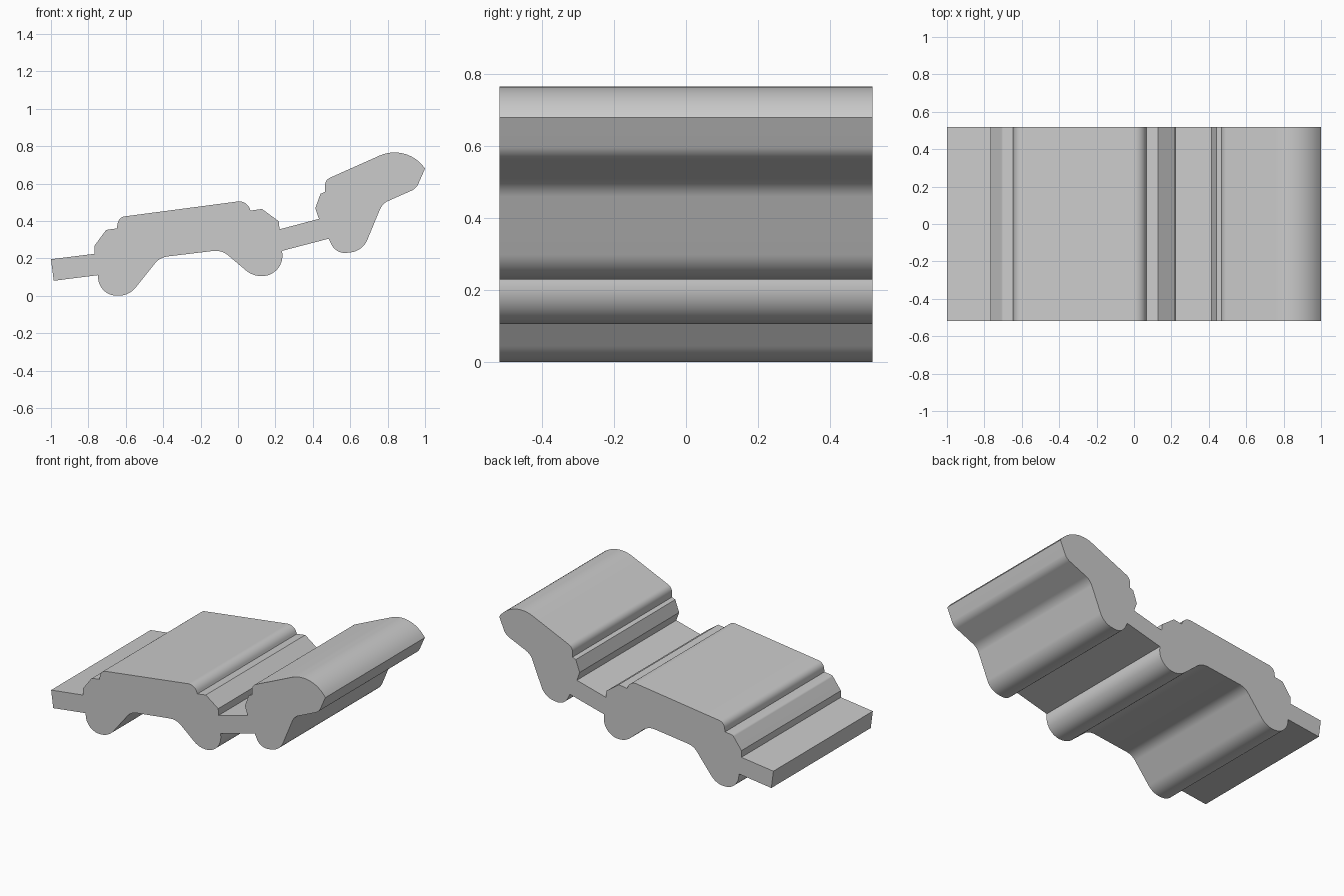
import bpy, bmesh, math
from mathutils import Vector

if "Cube" in bpy.data.objects:
    bpy.data.objects.remove(bpy.data.objects["Cube"])

HALF_WIDTH = 0.518

# Section outline in x, z with a corner radius (0 = sharp edge)
top_of_left_body = [
    (-1.0, 0.195, 0), (-0.767, 0.224, 0), (-0.767, 0.268, 0), (-0.705, 0.352, 0.02),
    (-0.648, 0.36, 0), (-0.638, 0.42, 0.045), (0.045, 0.51, 0.06), (0.067, 0.455, 0),
    (0.128, 0.464, 0), (0.218, 0.398, 0), (0.222, 0.355, 0)]
top_of_right_body = [
    (0.433, 0.411, 0), (0.413, 0.468, 0), (0.441, 0.545, 0), (0.465, 0.555, 0),
    (0.465, 0.619, 0.045), (0.9, 0.813, 0.197), (1.0, 0.68, 0)]
underside = [
    (0.953, 0.573, 0.07), (0.772, 0.493, 0.09), (0.667, 0.24, 0.11), (0.525, 0.222, 0.08),
    (0.485, 0.305, 0), (0.236, 0.24, 0), (0.243, 0.105, 0.108), (0.078, 0.105, 0.13),
    (-0.087, 0.245, 0.11), (-0.418, 0.205, 0.1), (-0.582, 0.0, 0.12),
    (-0.748, 0.0, 0.1), (-0.748, 0.11, 0), (-0.985, 0.08, 0)]


def rounded(corners, steps=12):
    """Replace every corner that has a radius by a tangent arc."""
    out = []
    for i, (x, z, r) in enumerate(corners):
        p = Vector((x, z))
        if r == 0:
            out.append(p)
            continue
        a = Vector(corners[i - 1][:2]) - p
        b = Vector(corners[(i + 1) % len(corners)][:2]) - p
        half = a.angle(b) / 2
        t = min(r / math.tan(half), a.length * 0.98, b.length * 0.98)
        r = t * math.tan(half)
        a.normalize()
        b.normalize()
        centre = p + (a + b).normalized() * (r / math.sin(half))
        start, end = p + a * t - centre, p + b * t - centre
        sweep = math.pi - 2 * half
        for k in range(steps + 1):
            f = k / steps
            out.append(centre + (start * math.sin((1 - f) * sweep)
                                 + end * math.sin(f * sweep)) / math.sin(sweep))
    return out


# Extrude the section across the full width
bm = bmesh.new()
outline = rounded(top_of_left_body + top_of_right_body + underside)
face = bm.faces.new([bm.verts.new((p.x, -HALF_WIDTH, p.y)) for p in outline])
ext = bmesh.ops.extrude_face_region(bm, geom=[face], use_keep_orig=True)
moved = [g for g in ext["geom"] if isinstance(g, bmesh.types.BMVert)]
bmesh.ops.translate(bm, verts=moved, vec=(0, 2 * HALF_WIDTH, 0))
bmesh.ops.recalc_face_normals(bm, faces=bm.faces)

mesh = bpy.data.meshes.new("contoured_strip")
bm.to_mesh(mesh)
bm.free()
strip = bpy.data.objects.new("contoured_strip", mesh)
bpy.context.collection.objects.link(strip)
bpy.context.view_layer.objects.active = strip
strip.select_set(True)
bpy.ops.object.shade_smooth_by_angle(angle=math.radians(25))
